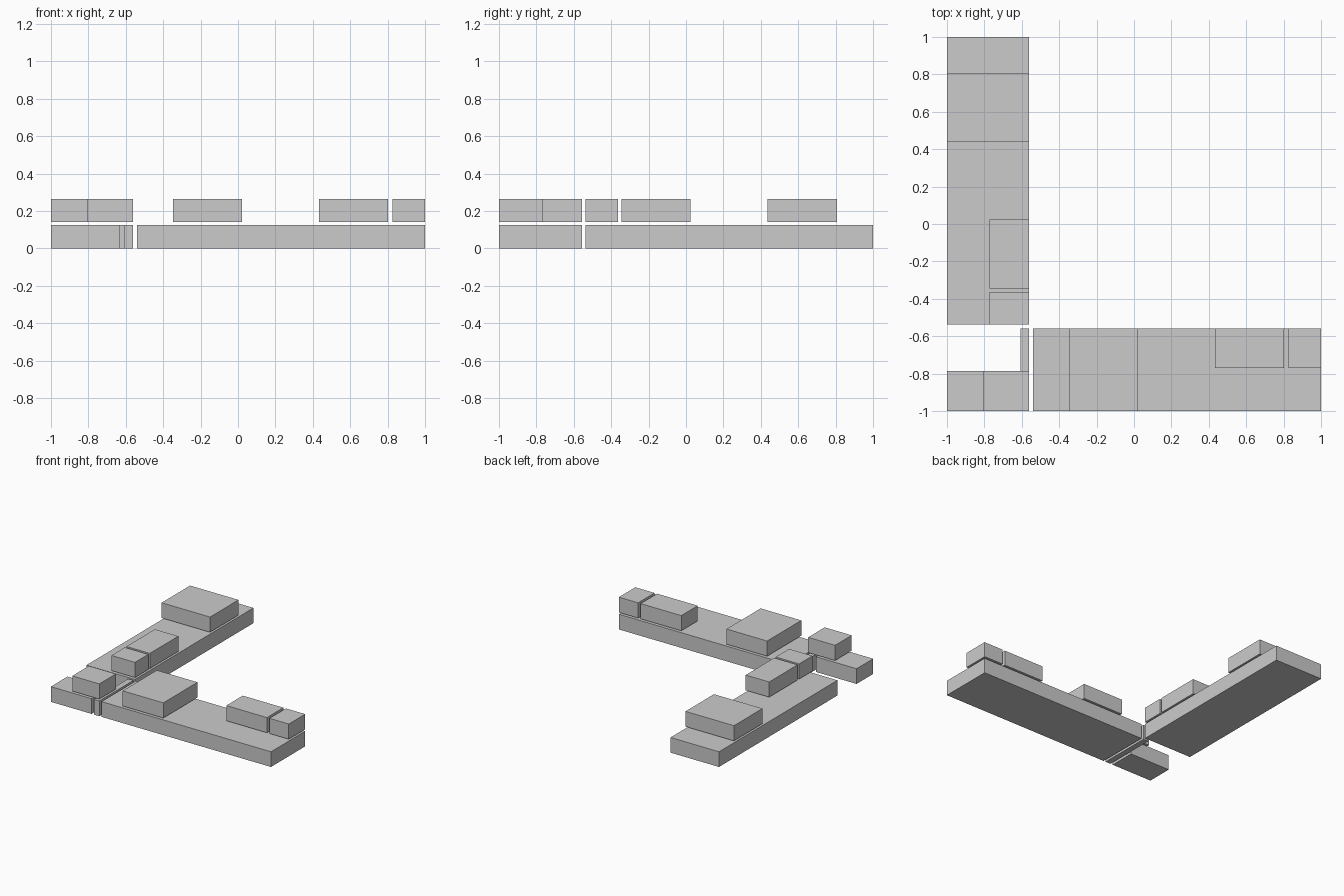
import bpy

if "Cube" in bpy.data.objects:
    bpy.data.objects.remove(bpy.data.objects["Cube"])

# One plain grey for the whole model
grey = bpy.data.materials.new("plain grey")
grey.diffuse_color = (0.6, 0.6, 0.6, 1)
grey.use_nodes = True
grey.node_tree.nodes["Principled BSDF"].inputs["Base Color"].default_value = grey.diffuse_color

LOWER = (0.0, 0.125)
UPPER = (0.14, 0.265)


def block(name, x, y, z):
    """Axis-aligned box from its (min, max) ranges."""
    bpy.ops.mesh.primitive_cube_add(size=1)
    ob = bpy.context.object
    ob.name = name
    for v in ob.data.vertices:
        v.co = [r[0] if c < 0 else r[1] for c, r in zip(v.co, (x, y, z))]
    ob.data.materials.append(grey)
    return ob


# Lower course: two long wings, corner block and thin closer strip
block("left_wing_slab", (-1, -0.56), (-0.537, 1), LOWER)
block("front_wing_slab", (-0.54, 1), (-1, -0.557), LOWER)
block("corner_block", (-1, -0.63), (-1, -0.785), LOWER)
block("closer_strip", (-0.607, -0.56), (-1, -0.557), LOWER)

# Upper course on the left wing
block("left_wide_block", (-1, -0.56), (0.437, 0.806), UPPER)
block("left_narrow_block", (-0.773, -0.56), (-0.344, 0.025), UPPER)
block("left_short_block", (-0.773, -0.56), (-0.537, -0.364), UPPER)

# Upper course on the front wing
block("front_wide_block", (-0.347, 0.022), (-1, -0.557), UPPER)
block("front_narrow_block", (0.433, 0.802), (-0.77, -0.557), UPPER)
block("front_short_block", (0.825, 1), (-0.77, -0.557), UPPER)

# Upper corner block
block("upper_corner_block", (-0.805, -0.56), (-1, -0.785), UPPER)
